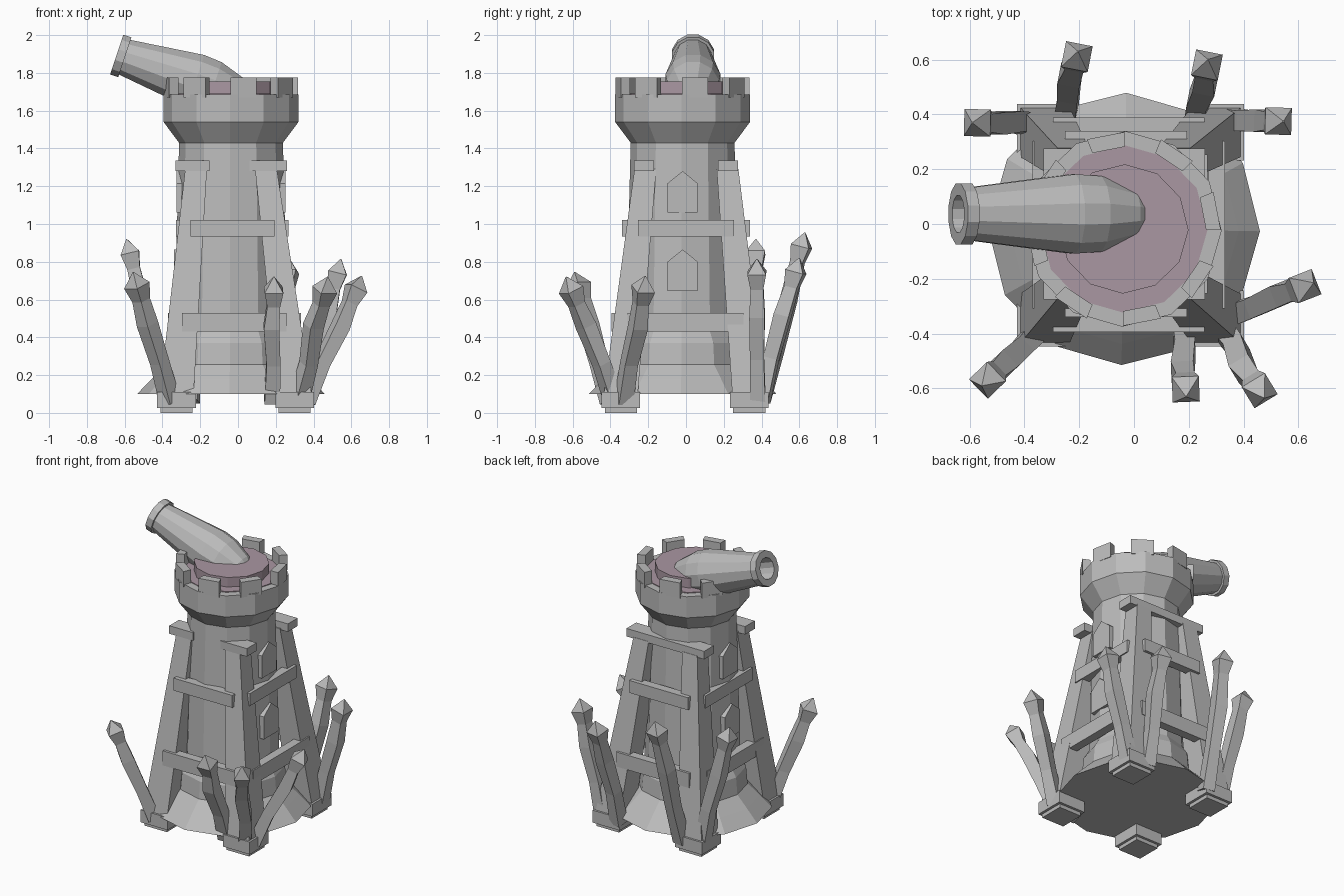
import bpy, bmesh, random
from math import sin, cos, pi, radians
from mathutils import Vector

random.seed(4)
if "Cube" in bpy.data.objects:
    bpy.data.objects.remove(bpy.data.objects["Cube"])


def material(name, rgb):
    m = bpy.data.materials.new(name)
    m.use_nodes = True
    m.diffuse_color = (*rgb, 1)
    m.node_tree.nodes["Principled BSDF"].inputs["Base Color"].default_value = (*rgb, 1)
    return m


GREY = material("stone grey", (0.5, 0.5, 0.5))
MAUVE = material("dusty mauve", (0.40, 0.31, 0.36))
CX, CY = -0.037, -0.018          # tower axis


def loft(name, rings, mat=GREY):
    """Skin a list of point rings and cap both ends."""
    bm = bmesh.new()
    loops = [[bm.verts.new(p) for p in ring] for ring in rings]
    n = len(loops[0])
    for a, b in zip(loops, loops[1:]):
        for i in range(n):
            j = (i + 1) % n
            bm.faces.new((a[i], a[j], b[j], b[i]))
    bm.faces.new(loops[0][::-1])
    bm.faces.new(loops[-1])
    bmesh.ops.recalc_face_normals(bm, faces=bm.faces)
    mesh = bpy.data.meshes.new(name)
    bm.to_mesh(mesh)
    bm.free()
    mesh.materials.append(mat)
    obj = bpy.data.objects.new(name, mesh)
    bpy.context.collection.objects.link(obj)
    return obj


def circle(centre, u, v, r, n, turn=0):
    return [centre + r * (cos(turn + 2 * pi * i / n) * u + sin(turn + 2 * pi * i / n) * v)
            for i in range(n)]


def lathe(name, profile, mat=GREY, n=12):
    X, Y = Vector((1, 0, 0)), Vector((0, 1, 0))
    return loft(name, [circle(Vector((CX, CY, z)), X, Y, r, n, radians(-1)) for r, z in profile], mat)


def rect(cx, cy, z, w, d):
    return [Vector((cx + sx * w / 2, cy + sy * d / 2, z))
            for sx, sy in ((-1, -1), (1, -1), (1, 1), (-1, 1))]


def box(name, x0, x1, y0, y1, z0, z1):
    cx, cy, w, d = (x0 + x1) / 2, (y0 + y1) / 2, x1 - x0, y1 - y0
    return loft(name, [rect(cx, cy, z, w, d) for z in (z0, z1)])


# Tower body with flared foot and crown
lathe("tower", [(0.497, 0.1), (0.42, 0.18), (0.345, 0.255), (0.335, 0.37), (0.3, 0.43),
                (0.275, 1.43), (0.357, 1.54), (0.357, 1.685), (0.3, 1.685)])
lathe("crown_floor", [(0.305, 1.66), (0.305, 1.69)], MAUVE)
lathe("gun_platform", [(0.236, 1.68), (0.236, 1.755)], MAUVE)

# Battlements
for k in range(8):
    mid = radians(-79 + 45 * k)
    plan = [(r, mid + s * radians(11.5)) for r, s in ((0.3, -1), (0.354, -1), (0.354, 1), (0.3, 1))]
    loft("merlon", [[Vector((CX + r * cos(a), CY + r * sin(a), z)) for r, a in plan]
                    for z in (1.67, 1.775)])

# Cannon, with the bore folded back into the muzzle
axis = Vector((cos(radians(18.5)), 0, -sin(radians(18.5))))
side = Vector((0, 1, 0))
up = side.cross(axis)
muzzle = Vector((-0.642, 0.037, 1.897))
barrel = [(0.15, 0.066), (0, 0.07), (0, 0.115), (0.045, 0.115), (0.045, 0.1),
          (0.25, 0.126), (0.44, 0.15), (0.54, 0.143), (0.67, 0.1), (0.74, 0.05)]
loft("cannon", [circle(muzzle + axis * t, side, up, r, 12, pi / 12) for t, r in barrel])

# Corner legs on stepped feet
FOOT_X, FOOT_Y = {-1: -0.325, 1: 0.3}, {-1: -0.345, 1: 0.335}
TOP_X, TOP_Y = {-1: -0.222, 1: 0.148}, {-1: -0.215, 1: 0.22}


def leg_at(sx, sy, z):
    t = (z - 0.1) / 1.19
    return (FOOT_X[sx] + t * (TOP_X[sx] - FOOT_X[sx]), FOOT_Y[sy] + t * (TOP_Y[sy] - FOOT_Y[sy]))


for sx in (-1, 1):
    for sy in (-1, 1):
        x, y = FOOT_X[sx], FOOT_Y[sy]
        loft("foot_pad", [rect(x, y, z, 0.17, 0.17) for z in (0, 0.03)])
        loft("foot_block", [rect(x, y, z, 0.205, 0.205) for z in (0.025, 0.11)])
        loft("leg", [rect(x, y, 0.1, 0.18, 0.18),
                     rect(TOP_X[sx], TOP_Y[sy], 1.29, 0.115, 0.115)])

# Cap beams: two short at the front, one long across the back
box("front_cap_beam", -0.33, -0.15, -0.275, -0.17, 1.28, 1.335)
box("front_cap_beam", 0.06, 0.26, -0.275, -0.17, 1.28, 1.335)
box("back_cap_beam", -0.33, 0.26, 0.17, 0.275, 1.28, 1.335)

# Cross braces between the legs, at two heights
for z0, z1 in ((0.43, 0.53), (0.935, 1.02)):
    xa, ya = leg_at(-1, -1, z0)
    xb, yb = leg_at(1, 1, z0)
    for s, y in ((-1, ya), (1, yb)):
        box("brace", xa, xb, y + s * 0.055 - 0.03, y + s * 0.055 + 0.03, z0, z1)
    for s, x in ((-1, xa), (1, xb)):
        box("side_brace", x + s * 0.045 - 0.03, x + s * 0.045 + 0.03, ya, yb, z0, z1)

# Arched window shutters on both sides
for s in (-1, 1):
    for z, out in ((0.645, 0.303), (1.06, 0.288)):
        outline = [(-0.08, 0), (0.08, 0), (0.08, 0.155), (0, 0.22), (-0.08, 0.155)]
        loft("window_shutter", [[Vector((CX + s * x, CY + y, z + h)) for y, h in outline]
                                for x in (0.22, out)])

# Sharpened stakes: foot x, y and tip x, y, z
stakes = [((-0.25, 0.40), (-0.205, 0.63, 0.955)), ((0.23, 0.40), (0.27, 0.60, 0.82)),
          ((0.36, 0.38), (0.545, 0.375, 0.815)), ((-0.38, 0.365), (-0.59, 0.37, 0.92)),
          ((-0.36, -0.40), (-0.555, -0.59, 0.745)), ((0.18, -0.38), (0.19, -0.63, 0.72)),
          ((0.32, -0.38), (0.475, -0.635, 0.72)), ((0.36, -0.33), (0.655, -0.215, 0.725))]
for (x, y), tip in stakes:
    foot, tip = Vector((x, y, 0.06)), Vector(tip)
    d = (tip - foot).normalized()
    u = d.cross(Vector((0, 0, 1))).normalized()
    v = u.cross(d)
    length = (tip - foot).length
    rings = []
    for t, r, wobble in ((0, 0.058, 0), (length * 0.3, 0.052, 1), (length * 0.6, 0.058, 1),
                         (length - 0.16, 0.048, 0), (length - 0.075, 0.07, 0), (length, 0.003, 0)):
        shift = wobble * (u * random.uniform(-0.012, 0.012) + v * random.uniform(-0.012, 0.012))
        rings.append(circle(foot + d * t + shift, u, v, r, 4, pi / 4))
    loft("stake", rings)
